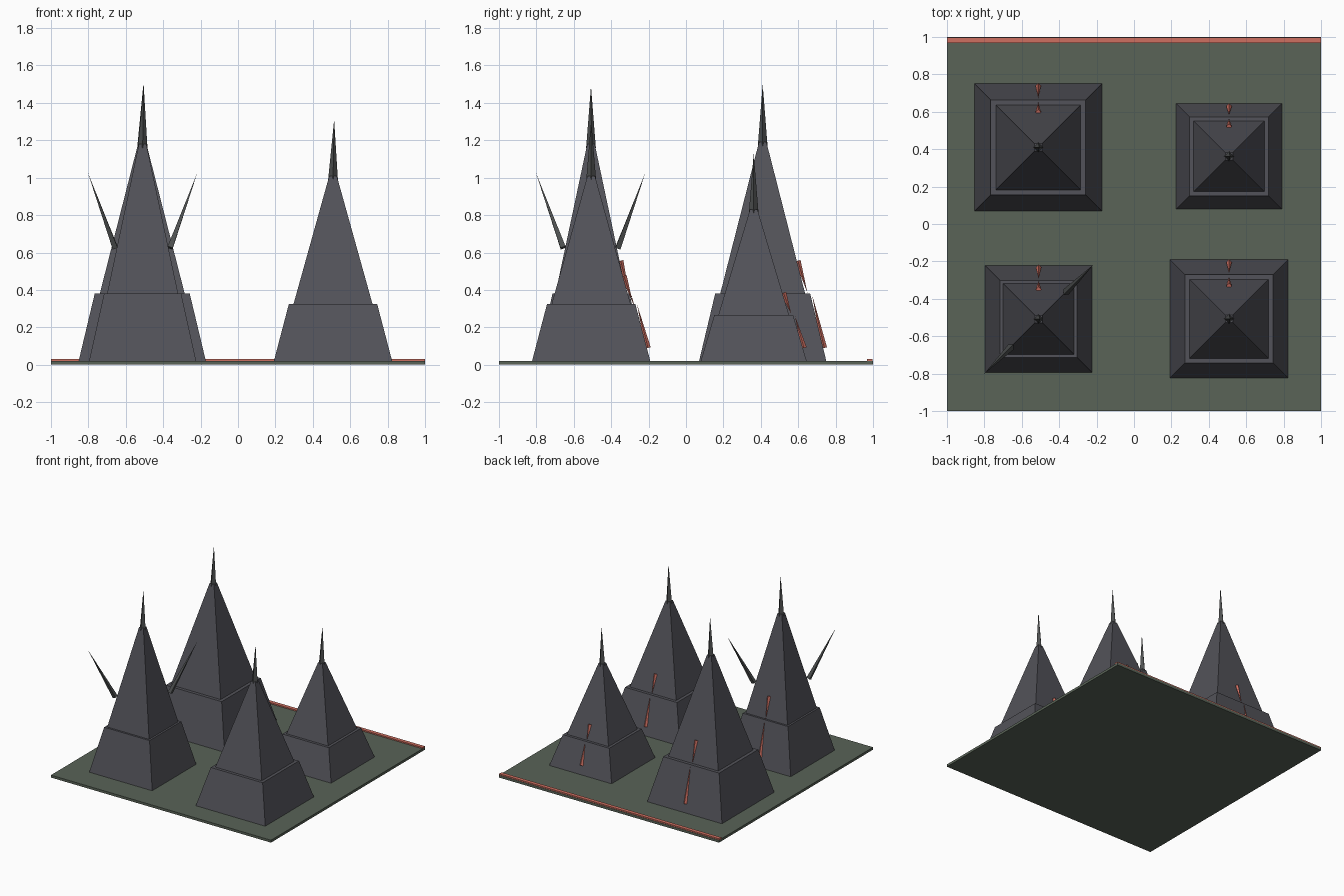
import bpy, bmesh, math
from mathutils import Vector

if "Cube" in bpy.data.objects:
    bpy.data.objects.remove(bpy.data.objects["Cube"])


def material(name, rgb):
    m = bpy.data.materials.new(name)
    m.diffuse_color = (*rgb, 1)
    m.use_nodes = True
    m.node_tree.nodes["Principled BSDF"].inputs["Base Color"].default_value = m.diffuse_color
    return m


STONE = material("dark stone", (0.085, 0.085, 0.1))
HORN = material("dark spike", (0.075, 0.08, 0.08))
GRASS = material("dull green", (0.1, 0.125, 0.095))
RED = material("ember red", (0.62, 0.16, 0.12))


def finish(name, bm, mat):
    bmesh.ops.recalc_face_normals(bm, faces=bm.faces)
    me = bpy.data.meshes.new(name)
    bm.to_mesh(me)
    bm.free()
    me.materials.append(mat)
    ob = bpy.data.objects.new(name, me)
    bpy.context.collection.objects.link(ob)
    return ob


def box(name, lo, hi, mat):
    bm = bmesh.new()
    bmesh.ops.create_cube(bm, size=1)
    for v in bm.verts:
        v.co = [(a + b) / 2 + c * (b - a) for a, b, c in zip(lo, hi, v.co)]
    return finish(name, bm, mat)


def frustum(name, x, y, rings, mat):
    # stacked square rings of (half width, height)
    bm = bmesh.new()
    loops = [[bm.verts.new((x + sx * h, y + sy * h, z))
              for sx, sy in ((-1, -1), (1, -1), (1, 1), (-1, 1))] for h, z in rings]
    bm.faces.new(loops[0])
    bm.faces.new(loops[-1])
    for a, b in zip(loops, loops[1:]):
        for i in range(4):
            j = (i + 1) % 4
            bm.faces.new((a[i], a[j], b[j], b[i]))
    return finish(name, bm, mat)


def spike(name, base, tip, r, mat, sides=4):
    base, tip = Vector(base), Vector(tip)
    d = tip - base
    bm = bmesh.new()
    bmesh.ops.create_cone(bm, cap_ends=True, segments=sides, radius1=r, radius2=0,
                          depth=d.length)
    q = d.to_track_quat('Z', 'Y')
    for v in bm.verts:
        v.co = (base + tip) / 2 + q @ v.co
    return finish(name, bm, mat)


# ground slab and red strip along the back edge
box("ground", (-1, -1, 0), (1, 1, 0.02), GRASS)
box("back_edge_strip", (-1, 0.967, 0.015), (1, 0.997, 0.03), RED)

# centre x, y; base half, ledge half, upper half; ledge z, top z, spike tip z
TOWERS = {
    "back_left": (-0.512, 0.41, 0.34, 0.254, 0.227, 0.38, 1.19, 1.50),
    "back_right": (0.508, 0.362, 0.283, 0.211, 0.189, 0.265, 0.83, 1.13),
    "front_left": (-0.51, -0.508, 0.286, 0.206, 0.19, 0.38, 1.18, 1.49),
    "front_right": (0.508, -0.507, 0.316, 0.236, 0.211, 0.325, 1.01, 1.31),
}
for n, (x, y, h0, h1, h2, zl, zt, tip) in TOWERS.items():
    frustum(n + "_tower", x, y, [(h0, 0.02), (h1, zl), (h2, zl), (0.02, zt)], STONE)
    spike(n + "_top_spike", (x, y, zt - 0.02), (x + 0.006, y, tip), 0.026, HORN)
    # red slivers on the back slope, both tapering towards the ledge
    zu = zl + 0.49 * (zl - 0.02)
    slope = (h2 - 0.02) / (zt - zl)
    spike(n + "_upper_sliver", (x, y + h2 - slope * (zu - zl) + 0.006, zu),
          (x, y + h2 + 0.012, zl + 0.005), 0.015, RED)
    yb = y + h0 - (h0 - h1) * 0.07 / (zl - 0.02)
    spike(n + "_lower_sliver", (x, yb + 0.006, 0.09), (x, y + h1 + 0.01, zl - 0.005),
          0.015, RED)

# pair of diagonal horns on the front left tower
for side, s in (("left", -1), ("right", 1)):
    spike(side + "_horn", (-0.51 + s * 0.147, -0.51 + s * 0.147, 0.625),
          (-0.51 + s * 0.292, -0.51 + s * 0.292, 1.025), 0.02, HORN)
